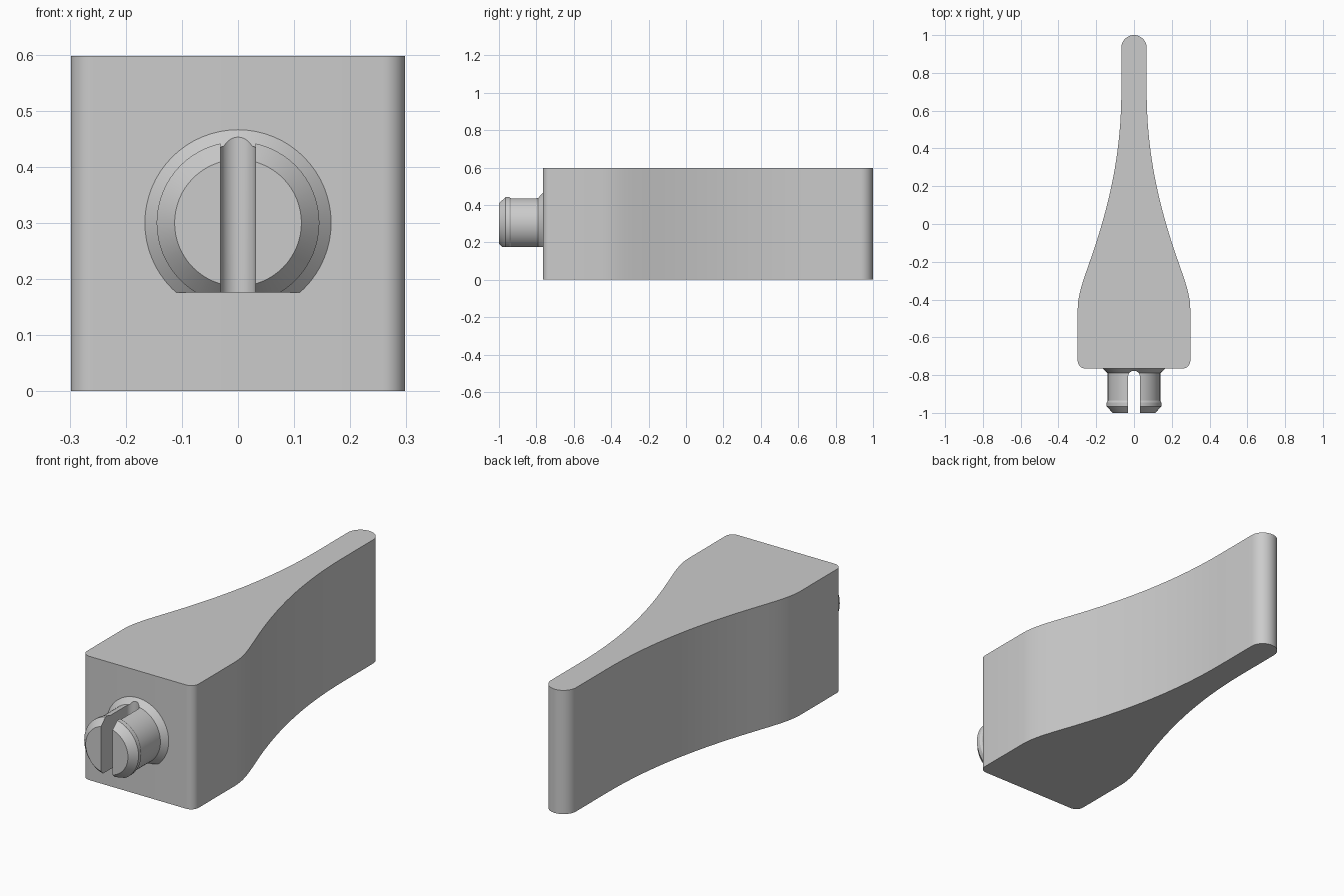
import bpy, bmesh
from math import sin, cos, pi, radians
from mathutils import Vector
from mathutils.geometry import interpolate_bezier

cube = bpy.data.objects.get("Cube")
if cube:
    bpy.data.objects.remove(cube, do_unlink=True)

grey = bpy.data.materials.new("plain grey")
grey.use_nodes = True
colour = (0.6, 0.6, 0.6, 1)
grey.diffuse_color = colour
grey.node_tree.nodes["Principled BSDF"].inputs["Base Color"].default_value = colour


def make_object(name, bm):
    bmesh.ops.recalc_face_normals(bm, faces=bm.faces)
    mesh = bpy.data.meshes.new(name)
    bm.to_mesh(mesh)
    bm.free()
    mesh.materials.append(grey)
    obj = bpy.data.objects.new(name, mesh)
    bpy.context.collection.objects.link(obj)
    return obj


def prism(name, outline, z0, z1):
    """Extrude a plan outline between two heights."""
    bm = bmesh.new()
    face = bm.faces.new([bm.verts.new((x, y, z0)) for x, y in outline])
    top = bmesh.ops.extrude_face_region(bm, geom=[face])["geom"]
    verts = [v for v in top if isinstance(v, bmesh.types.BMVert)]
    bmesh.ops.translate(bm, verts=verts, vec=(0, 0, z1 - z0))
    return make_object(name, bm)


def arc(cx, cy, r, start, end, steps):
    angles = [radians(start + (end - start) * i / steps) for i in range(steps + 1)]
    return [(cx + r * cos(a), cy + r * sin(a)) for a in angles]


def bezier(*points):
    p = [Vector((x, y, 0)) for x, y in points]
    return [(v.x, v.y) for v in interpolate_bezier(*p, 16)]


def smooth(obj):
    bpy.ops.object.select_all(action="DESELECT")
    obj.select_set(True)
    bpy.context.view_layer.objects.active = obj
    bpy.ops.object.shade_smooth_by_angle(angle=radians(25))


# Tapering handle: rounded corner, S-shaped flank, round tip, mirrored
flank = arc(0.258, -0.725, 0.04, -90, 0, 8)
flank += bezier((0.298, -0.45), (0.298, -0.34), (0.236, -0.23), (0.17, 0))
flank += bezier((0.17, 0), (0.115, 0.19), (0.067, 0.42), (0.067, 0.70))[1:]
flank += arc(0, 0.933, 0.067, 0, 90, 12)
outline = flank + [(-x, y) for x, y in reversed(flank[:-1])]
handle = prism("handle", outline, 0, 0.597)
smooth(handle)

# Turned peg with collar, shaft, lip and chamfered end
AXIS_Z, SIDES = 0.3, 64
profile = [(0.166, -0.75), (0.166, -0.765), (0.139, -0.79), (0.139, -0.935),
           (0.145, -0.945), (0.145, -0.965), (0.113, -1.0)]
bm = bmesh.new()
rings = [[bm.verts.new((r * cos(2 * pi * i / SIDES), y, AXIS_Z + r * sin(2 * pi * i / SIDES)))
          for i in range(SIDES)] for r, y in profile]
for a, b in zip(rings, rings[1:]):
    for i in range(SIDES):
        j = (i + 1) % SIDES
        bm.faces.new((a[i], a[j], b[j], b[i]))
bm.faces.new(rings[0])
bm.faces.new(rings[-1])

# Flat along the underside of the peg
cut = bmesh.ops.bisect_plane(bm, geom=bm.verts[:] + bm.edges[:] + bm.faces[:],
                             plane_co=(0, 0, 0.176), plane_no=(0, 0, -1), clear_outer=True)
edges = [e for e in cut["geom_cut"] if isinstance(e, bmesh.types.BMEdge)]
bmesh.ops.holes_fill(bm, edges=edges, sides=0)
peg = make_object("peg", bm)

# Round-ended slot through the peg
slot = prism("slot_cutter", [(-0.031, -1.1), (0.031, -1.1)]
             + arc(0, -0.808, 0.031, 0, 180, 16), 0.1, 0.55)
slot.hide_render = True
mod = peg.modifiers.new("slot", "BOOLEAN")
mod.operation = "DIFFERENCE"
mod.solver = "EXACT"
mod.object = slot
bpy.context.view_layer.objects.active = peg
bpy.ops.object.modifier_apply(modifier=mod.name)
bpy.data.objects.remove(slot, do_unlink=True)
smooth(peg)
